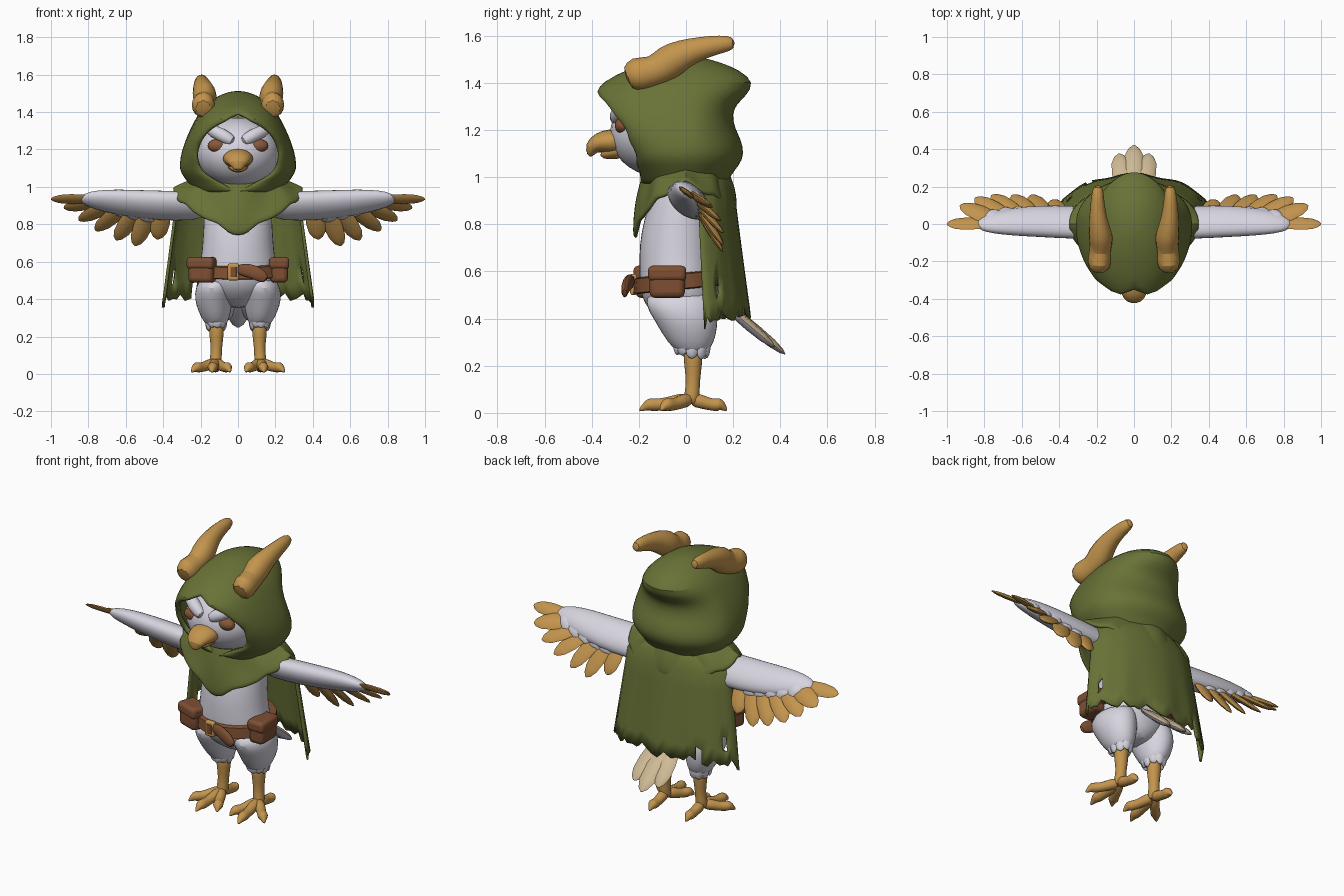
import bpy, bmesh, random
from math import sin, cos, pi, asin, radians
from mathutils import Vector as V

random.seed(4)
if "Cube" in bpy.data.objects:
    bpy.data.objects.remove(bpy.data.objects["Cube"])


def material(name, *rgb):
    m = bpy.data.materials.new(name)
    m.use_nodes = True
    m.diffuse_color = (*rgb, 1)
    m.node_tree.nodes["Principled BSDF"].inputs["Base Color"].default_value = (*rgb, 1)
    return m


WHITE = material("pale feather", .68, .66, .74)
GOLD = material("ochre", .55, .30, .075)
GREEN = material("olive cloth", .14, .17, .038)
LEATHER = material("brown leather", .21, .078, .033)
EYE = material("amber brown", .25, .095, .042)
CREAM = material("cream", .62, .49, .30)


def finish(name, bm, mat, sub=0, thick=0, angle=50):
    """Turn a bmesh into a smooth shaded object."""
    bmesh.ops.remove_doubles(bm, verts=bm.verts, dist=.0005)
    bmesh.ops.recalc_face_normals(bm, faces=bm.faces)
    me = bpy.data.meshes.new(name)
    bm.to_mesh(me)
    bm.free()
    me.materials.append(mat)
    me.shade_smooth()
    me.set_sharp_from_angle(angle=radians(angle))
    ob = bpy.data.objects.new(name, me)
    bpy.context.collection.objects.link(ob)
    if thick:
        mod = ob.modifiers.new("thickness", "SOLIDIFY")
        mod.thickness, mod.offset = thick, 0
    if sub:
        mod = ob.modifiers.new("smooth", "SUBSURF")
        mod.levels = mod.render_levels = sub
    return ob


def build(name, lofts, mat, closed=True, holes=(), **kw):
    """Skin each list of rings; closed rings are capped at both ends."""
    bm = bmesh.new()
    for rings in lofts:
        rows = [[bm.verts.new(p) for p in r] for r in rings]
        n = len(rows[0])
        for j, (a, b) in enumerate(zip(rows, rows[1:])):
            for i in range(n if closed else n - 1):
                if (i, j) not in holes:
                    k = (i + 1) % n
                    bm.faces.new((a[i], a[k], b[k], b[i]))
        if closed:
            bm.faces.new(rows[0])
            bm.faces.new(rows[-1])
    return finish(name, bm, mat, **kw)


def oval(z, hx, front, back, cx=0, n=20, tilt=0):
    """Horizontal ring given by half width and front / back y."""
    yc, hy = (front + back) / 2, (back - front) / 2
    return [V((cx + hx * cos(t), yc + hy * sin(t), z + tilt * (yc + hy * sin(t))))
            for t in (2 * pi * i / n for i in range(n))]


def tube(pts, radii, up=(0, 0, 1), flat=1, n=10):
    """Rings along a path; flat scales the section along up."""
    pts, rings = [V(p) for p in pts], []
    for i, (p, r) in enumerate(zip(pts, radii)):
        t = (pts[min(i + 1, len(pts) - 1)] - pts[max(i - 1, 0)]).normalized()
        u = (V(up) - t * t.dot(V(up))).normalized()
        v = t.cross(u)
        rings.append([p + v * r * cos(a) + u * r * flat * sin(a)
                      for a in (2 * pi * k / n for k in range(n))])
    return rings


def blade(root, tip, w, up, flat=.3):
    """Flat rounded feather from root to tip."""
    a, b = V(root), V(tip)
    steps = (0, .25, .55, .8, .94, 1)
    return tube([a.lerp(b, f) for f in steps],
                [w * k for k in (.6, .9, 1, .85, .5, .12)], up, flat, 8)


def blob(name, loc, size, mat):
    bm = bmesh.new()
    bmesh.ops.create_uvsphere(bm, u_segments=28, v_segments=18, radius=1)
    bmesh.ops.scale(bm, vec=size, verts=bm.verts)
    bmesh.ops.translate(bm, vec=loc, verts=bm.verts)
    return finish(name, bm, mat)


def box(name, loc, size, mat, rot=0, bevel=.02):
    bm = bmesh.new()
    bmesh.ops.create_cube(bm, size=1)
    bmesh.ops.scale(bm, vec=size, verts=bm.verts)
    ob = finish(name, bm, mat)
    ob.location, ob.rotation_euler = loc, (0, 0, rot)
    mod = ob.modifiers.new("bevel", "BEVEL")
    mod.width, mod.segments = bevel, 3


# Torso
build("body", [[oval(*r) for r in (
    (.35, .05, -.04, .08), (.40, .13, -.12, .12), (.46, .20, -.18, .14),
    (.53, .22, -.20, .14), (.61, .20, -.20, .13), (.72, .19, -.20, .13),
    (.82, .185, -.18, .13), (.92, .18, -.15, .13), (1.02, .14, -.12, .11))]], WHITE, sub=1)

# Head and beak
blob("head", (0, -.10, 1.185), (.225, .222, .185), WHITE)
build("upper_beak", [tube(
    [(0, -.27, 1.15), (0, -.325, 1.152), (0, -.37, 1.147), (0, -.405, 1.125), (0, -.408, 1.085)],
    (.058, .056, .048, .034, .01), (1, 0, 0), 1.55)], GOLD, sub=1)
build("lower_beak", [tube([(0, -.27, 1.12), (0, -.32, 1.11), (0, -.365, 1.09)],
                          (.045, .038, .014), (1, 0, 0), 1.5)], GOLD, sub=1)

# Hood: rows of height, half width, opening half width, edge y, back y
rows = []
for j, (z, hx, w, edge, back) in enumerate((
        (.97, .21, 0, -.18, .16), (1.02, .25, .08, -.20, .18), (1.06, .28, .17, -.205, .215),
        (1.10, .303, .20, -.22, .235), (1.16, .293, .22, -.24, .218), (1.20, .283, .215, -.265, .195),
        (1.27, .258, .19, -.305, .18), (1.32, .235, .13, -.355, .205), (1.355, .217, .06, -.385, .245),
        (1.40, .19, 0, -.335, .28), (1.44, .15, 0, -.25, .225), (1.475, .10, 0, -.15, .14),
        (1.495, .04, 0, -.06, .06), (1.498, .0002, 0, -.0002, .0002))):
    a0 = asin(w / hx)
    front, row = -edge / cos(a0) ** .75, []
    for i in range(29):
        a = a0 + (2 * pi - 2 * a0) * i / 28
        c = cos(a)
        y = -front * c ** .75 if c > 0 else -back * c
        notch = (.025 if j % 2 else -.01) if w and i in (0, 28) else 0
        row.append(V((hx * sin(a), y + notch, z)))
    rows.append(row)
build("hood", [rows], GREEN, closed=False, sub=1, thick=.03)

# Draped collar over the chest and shoulders, with a torn hem
N, collar = 40, []
for k in range(6):
    f, row = k / 5, []
    for i in range(N + 1):
        a = 2 * pi * i / N
        c = cos(a)
        p, q = max(0, c), max(0, -c)
        hem = .975 - .165 * p ** 1.2 - .075 * p ** 14 - .12 * q + (.025 if i % 4 == 2 else 0)
        hx = .20 + .148 * f ** .7
        d = (.165 + .05 * f) if c > 0 else (.16 + .045 * f)
        d += .018 * sin(pi * f) * cos(6 * a)
        row.append(V((hx * sin(a), -d * c, 1.04 + (hem - 1.04) * f)))
    collar.append(row)
build("collar", [collar], GREEN, closed=False, sub=1, thick=.022)

# Cape gathered at the neck, with folds, ragged hem and torn holes
cape, M = [], 32
teeth = (0, .012, .03, .05, .012, .02, .012, .04)
for f in (0, .04, .1, .18, .32, .46, .6, .74, .87, 1):
    e, row = min(1, f / .18) ** .5, []
    for i in range(M + 1):
        th = -pi / 2 + pi * i / M
        c = max(0, cos(th))
        hem = .355 + .045 * c ** .6 + teeth[i % 8] * (0 < i < M)
        fold = .008 * f * f * cos(9 * th)
        hx = .18 + .135 * e + .085 * f
        d = .11 + .035 * e + .035 * f + fold
        row.append(V((hx * sin(th), .045 + .035 * f + d * c ** 1.25, 1.01 + (hem - 1.01) * f)))
    cape.append(row)
build("cape", [cape], GREEN, closed=False, holes={(4, 7), (9, 8), (27, 7)}, thick=.016)

# Belt, buckle, strap end and pouches
build("belt", [[oval(z, hx, -.01 - hx * .88, hx * .72, tilt=.1) for z, hx in (
    (.525, .222), (.53, .242), (.59, .236), (.595, .215))]], LEATHER)
box("buckle", (-.025, -.222, .545), (.06, .03, .09), GOLD, bevel=.01)
box("buckle_inset", (-.025, -.236, .545), (.032, .009, .055), LEATHER, bevel=.003)
build("strap_end", [tube([(-.01, -.225, .56), (.06, -.245, .555), (.12, -.26, .53), (.155, -.26, .50)],
                         (.03, .04, .04, .022), (0, 1, 0), .5)], LEATHER, sub=1)
for name, x, y, w, d, rot in (("left", .22, -.08, .095, .15, 0), ("right", -.19, -.15, .14, .10, -.35)):
    box(name + "_pouch", (x, y, .55), (w, d, .125), LEATHER, rot, .025)
    box(name + "_pouch_flap", (x, y, .592), (w + .012, d + .012, .065), LEATHER, rot)

# Tail: cream above, pale beneath
tail = build("tail", [blade((s * .03, .14, .48), (s * .08, .42 - abs(s) * .045, .25 + abs(s) * .03),
                            .06, (0, .7, .75), .38) for s in (-1, 0, 1)], CREAM)
tail.data.materials.append(WHITE)
for p in tail.data.polygons:
    p.material_index = int(p.normal.z < -.35)

tips = ((1.0, 0, .935), (.93, .10, .885), (.85, .14, .82), (.76, .155, .765),
        (.65, .155, .715), (.55, .155, .685), (.43, .13, .72))
for s, side in ((1, "left_"), (-1, "right_")):
    def P(x, y, z):
        return V((s * x, y, z))

    # Horn and stern face
    build(side + "horn", [tube(
        [P(.185, -.255, 1.415), P(.187, -.21, 1.44), P(.18, -.135, 1.445), P(.175, -.08, 1.485),
         P(.188, -.01, 1.525), P(.195, .07, 1.55), P(.195, .15, 1.565), P(.192, .21, 1.57)],
        (.055, .086, .066, .086, .068, .052, .042, .03), (1, 0, 0), .88, 8)], GOLD, sub=1)
    blob(side + "eye", P(.107, -.268, 1.22), (.055, .034, .036), EYE)
    build(side + "brow", [tube([P(.015, -.30, 1.235), P(.085, -.287, 1.278), P(.175, -.225, 1.318)],
                               (.03, .042, .03), n=10)], WHITE, sub=1)

    # Wing arm, coverts and flight feathers
    up = (0, .62, .78)
    build(side + "wing", [tube(
        [P(.15, 0, .895), P(.34, .01, .898), P(.5, .015, .905), P(.65, .012, .92),
         P(.76, .005, .932), P(.82, 0, .935), P(.84, 0, .935)],
        (.095, .105, .10, .088, .066, .042, .015), up, .62, 14)], WHITE, sub=1)
    feathers, coverts = [], []
    for i, tip in enumerate(tips):
        f = i / 6
        root = P(.76 - .36 * f, .005 + .025 * f, .935 - .03 * f)
        feathers.append(blade(root, P(*tip), .042 if i == 0 else .052, up, .3))
        if i:
            coverts.append(blade(root, root.lerp(P(*tip), .42), .065, up, .45))
    build(side + "flight_feathers", feathers, GOLD)
    build(side + "coverts", coverts, WHITE)

    # Thigh with a tufted hem
    build(side + "thigh", [[oval(z, r, a, b, s * cx, 16) for z, cx, r, a, b in (
        (.52, .11, .09, -.16, .11), (.46, .125, .105, -.18, .13), (.40, .13, .105, -.14, .14),
        (.33, .125, .088, -.10, .13), (.275, .118, .065, -.06, .11), (.245, .115, .04, -.01, .07))]],
        WHITE, sub=1)
    tufts = []
    for i in range(9):
        a = 2 * pi * i / 9
        out = V((cos(a), sin(a), 0))
        start = P(.117, .025, .31) + V((out.x * .053, out.y * .074, 0))
        tufts.append(blade(start, start + V((0, 0, random.uniform(-.085, -.06))) - out * .012, .026, out, .45))
    build(side + "thigh_tufts", tufts, WHITE)

    # Leg, toes and claws
    build(side + "leg", [tube([P(.115, .03, .30), P(.115, .03, .21), P(.115, .03, .13), P(.12, .025, .07), P(.12, .02, .035)],
                              (.045, .042, .029, .036, .034), (0, 1, 0))], GOLD, sub=1)
    toes = []
    for x, y in ((.04, -.14), (.14, -.20), (.25, -.11), (.12, .175)):
        a, b = P(.12, .02, .055), P(x, y, .01)
        path = [a.lerp(b, f) for f in (0, .35, .6, .78, .86, 1)]
        for p, z in zip(path, (.06, .045, .033, .037, .03, .008)):
            p.z = z
        toes.append(tube(path, (.036, .031, .027, .033, .022, .004), n=8))
    build(side + "foot", toes, GOLD, sub=1)
